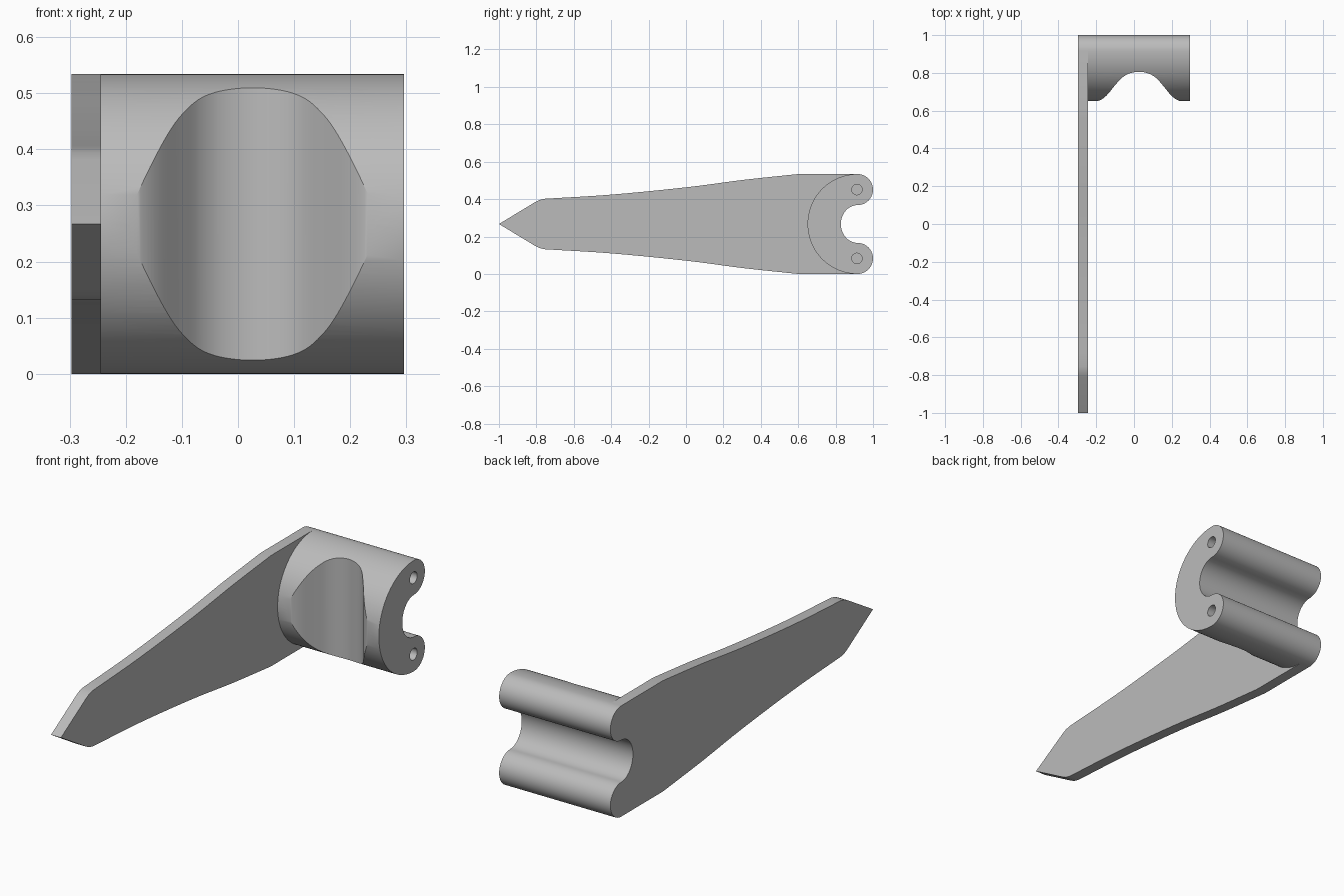
import bpy, bmesh
from math import sin, cos, pi
from mathutils import Vector

cube = bpy.data.objects.get("Cube")
if cube:
    bpy.data.objects.remove(cube, do_unlink=True)

MID = 0.267            # height of the symmetry line
HUB_Y = 0.917          # centre of the mount in y
KNOB = 0.083           # radius of the rounded rear ends
KNOB_Z = MID - KNOB    # knob offset from the symmetry line
X_OUT, X_IN, X_END = -0.297, -0.244, 0.296

grey = bpy.data.materials.new("plain grey")
grey.use_nodes = True
grey.diffuse_color = (0.5, 0.5, 0.5, 1)
grey.node_tree.nodes["Principled BSDF"].inputs["Base Color"].default_value = (0.5, 0.5, 0.5, 1)


def arc(cy, cz, ry, rz, a0, a1, n):
    """Elliptical arc in the side plane, angles in degrees."""
    angles = [(a0 + (a1 - a0) * i / n) * pi / 180 for i in range(n + 1)]
    return [(cy + ry * cos(a), cz + rz * sin(a)) for a in angles]


def spline(pts, n=8):
    """Smooth curve through the given points."""
    p = [Vector(q) for q in pts]
    p = [2 * p[0] - p[1]] + p + [2 * p[-1] - p[-2]]
    out = []
    for a, b, c, d in zip(p, p[1:], p[2:], p[3:]):
        for i in range(n):
            t = i / n
            out.append(tuple(b + 0.5 * t * (c - a + t * (2 * a - 5 * b + 4 * c - d
                             + t * (3 * b - a - 3 * c + d)))))
    return out + [tuple(p[-2])]


def prism(name, outline, place, vector):
    """Extrude a closed outline along a vector."""
    bm = bmesh.new()
    face = bm.faces.new([bm.verts.new(place(*p)) for p in outline])
    ext = bmesh.ops.extrude_face_region(bm, geom=[face], use_keep_orig=True)
    verts = [v for v in ext["geom"] if isinstance(v, bmesh.types.BMVert)]
    bmesh.ops.translate(bm, verts=verts, vec=vector)
    bmesh.ops.remove_doubles(bm, verts=bm.verts, dist=1e-5)
    bmesh.ops.recalc_face_normals(bm, faces=bm.faces)
    mesh = bpy.data.meshes.new(name)
    bm.to_mesh(mesh)
    bm.free()
    ob = bpy.data.objects.new(name, mesh)
    bpy.context.collection.objects.link(ob)
    mesh.materials.append(grey)
    return ob


def activate(ob):
    bpy.ops.object.select_all(action='DESELECT')
    ob.select_set(True)
    bpy.context.view_layer.objects.active = ob


def cut(ob, cutter):
    mod = ob.modifiers.new("cut", 'BOOLEAN')
    mod.operation, mod.solver, mod.object = 'DIFFERENCE', 'EXACT', cutter
    activate(ob)
    bpy.ops.object.modifier_apply(modifier=mod.name)
    bpy.data.objects.remove(cutter, do_unlink=True)


# Rear contour shared by blade and mount: two knobs around an open slot
rear = (arc(HUB_Y, MID - KNOB_Z, KNOB, KNOB, -90, 90, 24)
        + arc(HUB_Y, MID, 0.089, KNOB_Z - KNOB, 270, 90, 32)[1:-1]
        + arc(HUB_Y, MID + KNOB_Z, KNOB, KNOB, -90, 90, 24))

# Blade: pointed plate widening towards the mount
edge = spline([(-0.755, 0.135), (-0.4, 0.157), (0, 0.196), (0.3, 0.235), (0.56, 0.263)], 5)
edge = [(-0.81, 0.115), (-0.785, 0.128)] + edge + [(0.6, MID)]
lower = [(y, MID - h) for y, h in edge]
upper = [(y, MID + h) for y, h in reversed(edge)]
blade = prism("blade", [(-1, MID)] + lower + rear + upper,
              lambda y, z: (X_OUT, y, z), (X_IN - X_OUT, 0, 0))

# Mount: C-shaped block standing out from the blade
front = arc(HUB_Y, MID, MID, MID, 90, 270, 64)[1:-1]
mount = prism("mount", rear + front, lambda y, z: (X_IN, y, z), (X_END - X_IN, 0, 0))

# Vertical saddle hollow across the front of the mount
half = [(0, 0.806), (0.05, 0.797), (0.09, 0.774), (0.125, 0.736),
        (0.165, 0.687), (0.195, 0.661), (0.225, 0.648)]
saddle = spline([(-d, y) for d, y in half[:0:-1]] + half, 6)
saddle += [(0.225, 0.55), (-0.225, 0.55)]
cut(mount, prism("saddle_cutter", saddle, lambda x, y: (x + 0.026, y, -0.1), (0, 0, 0.8)))

# Pin bores through both knobs, closed by the blade
for side in (-1, 1):
    bore = arc(HUB_Y - 0.003, MID + side * KNOB_Z, 0.028, 0.028, 0, 360, 32)[:-1]
    cut(mount, prism("bore_cutter", bore, lambda y, z: (X_IN - 0.02, y, z), (0.7, 0, 0)))

for ob in (blade, mount):
    activate(ob)
    bpy.ops.object.shade_smooth_by_angle(angle=0.45)
